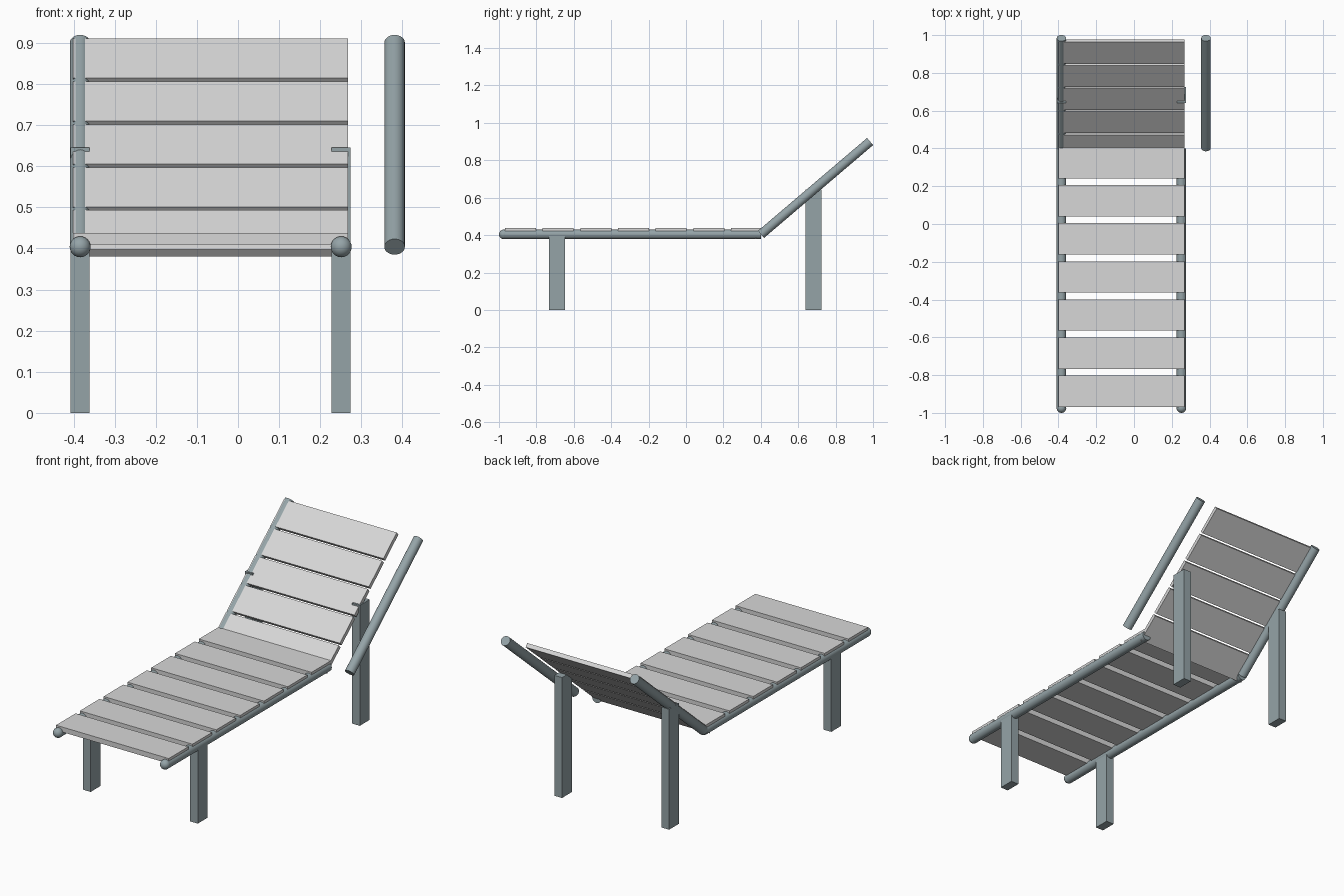
import bpy, math
from mathutils import Vector

if "Cube" in bpy.data.objects:
    bpy.data.objects.remove(bpy.data.objects["Cube"])

ANGLE = math.radians(40.4)            # backrest tilt
HINGE = Vector((0, 0.401, 0.404))     # lower end of the backrest rails
ALONG = Vector((0, math.cos(ANGLE), math.sin(ANGLE)))
NORMAL = Vector((0, -math.sin(ANGLE), math.cos(ANGLE)))
LEFT, RIGHT = -0.384, 0.251           # rail and leg centre lines


def material(name, rgb):
    m = bpy.data.materials.new(name)
    m.diffuse_color = (*rgb, 1)
    m.use_nodes = True
    m.node_tree.nodes["Principled BSDF"].inputs["Base Color"].default_value = m.diffuse_color
    return m


slat_grey = material("light grey slats", (0.68, 0.68, 0.68))
metal = material("blue grey metal", (0.30, 0.37, 0.39))


def finish(name, mat):
    ob = bpy.context.object
    ob.name = name
    ob.data.materials.append(mat)
    return ob


def box(name, centre, size, mat, tilt=0):
    bpy.ops.mesh.primitive_cube_add(size=1, location=centre, rotation=(tilt, 0, 0))
    ob = finish(name, mat)
    ob.scale = size
    return ob


def rod(name, a, b, radius):
    a, b = Vector(a), Vector(b)
    d = b - a
    bpy.ops.mesh.primitive_cylinder_add(
        vertices=24, radius=radius, depth=d.length, location=(a + b) / 2,
        rotation=d.to_track_quat('Z', 'Y').to_euler())
    finish(name, metal)
    bpy.ops.object.shade_smooth_by_angle()


# Seat rails with rounded front ends, and legs
for side, x in (("left", LEFT), ("right", RIGHT)):
    rod(f"seat_rail_{side}", (x, -0.975, 0.404), (x, 0.40, 0.404), 0.025)
    bpy.ops.mesh.primitive_uv_sphere_add(segments=24, ring_count=12, radius=0.0255,
                                         location=(x, -0.9745, 0.404))
    finish(f"rail_cap_{side}", metal)
    bpy.ops.object.shade_smooth_by_angle()
    for end, y, top in (("front", -0.69, 0.40), ("back", 0.682, 0.645)):
        box(f"{end}_leg_{side}", (x, y, top / 2), (0.046, 0.084, top), metal)

# Backrest rails, the right one standing clear of the slats
for side, x in (("left", -0.384), ("right", 0.381)):
    start = HINGE + Vector((x, 0, 0))
    rod(f"back_rail_{side}", start, start + ALONG * 0.766, 0.025)

# Seat slats
for i in range(7):
    box(f"seat_slat_{i + 1}", (-0.067, -0.885 + 0.2015 * i, 0.4235),
        (0.668, 0.166, 0.027), slat_grey)

# Backrest slats
for i in range(5):
    c = HINGE + ALONG * (0.0375 + 0.161 * i) + NORMAL * 0.011
    box(f"back_slat_{i + 1}", c + Vector((-0.067, 0, 0)),
        (0.668, 0.1485, 0.022), slat_grey, ANGLE)
